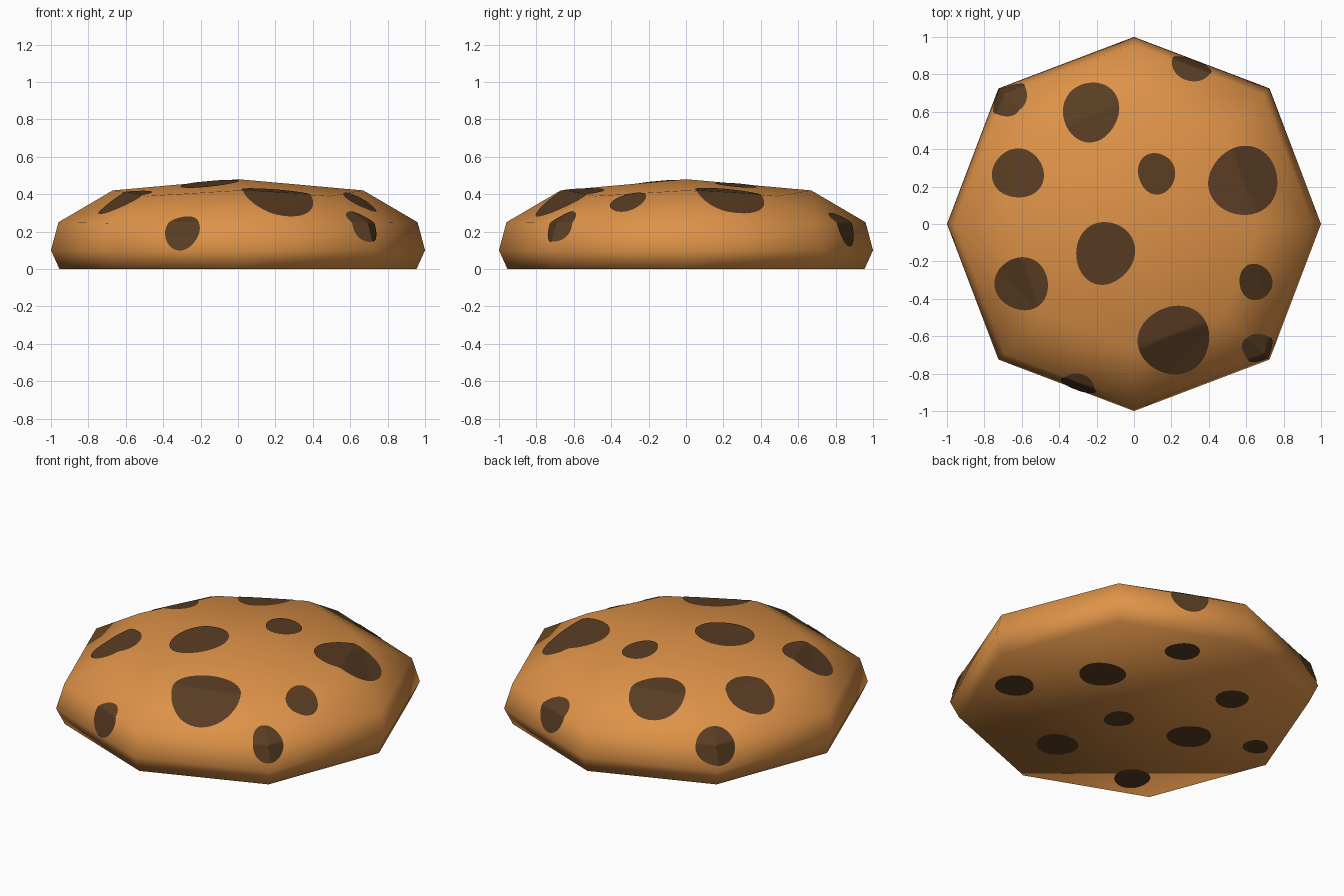
import bpy, bmesh, math
from mathutils import Vector
from mathutils.bvhtree import BVHTree

if "Cube" in bpy.data.objects:
    bpy.data.objects.remove(bpy.data.objects["Cube"])


def material(name, col):
    m = bpy.data.materials.new(name)
    m.diffuse_color = (*col, 1)
    m.use_nodes = True
    m.node_tree.nodes["Principled BSDF"].inputs["Base Color"].default_value = m.diffuse_color
    return m


DOUGH = material("golden dough", (0.73, 0.29, 0.065))
CHOC = material("dark chocolate", (0.10, 0.046, 0.017))


def finish(name, bm, mat):
    for f in bm.faces:
        f.smooth = True
    me = bpy.data.meshes.new(name)
    bm.to_mesh(me)
    me.materials.append(mat)
    ob = bpy.data.objects.new(name, me)
    bpy.context.collection.objects.link(ob)
    return ob


# Cookie body: eight-sided rings (axis radius, axis z, corner radius, corner z)
RINGS = [(0.955, 0.0, 0.975, 0.0), (1.0, 0.10, 1.025, 0.10),
         (0.96, 0.25, 0.98, 0.245), (0.67, 0.42, 0.69, 0.39)]
bm = bmesh.new()
rows = []
for ra, za, rc, zc in RINGS:
    row = []
    for i in range(8):
        r, z = (rc, zc) if i % 2 else (ra, za)
        a = i * math.pi / 4
        row.append(bm.verts.new((r * math.cos(a), r * math.sin(a), z)))
    rows.append(row)
for lo, hi in zip(rows, rows[1:]):
    for i in range(8):
        j = (i + 1) % 8
        bm.faces.new((lo[i], lo[j], hi[j], hi[i]))
apex = bm.verts.new((0, 0, 0.48))
for i in range(8):
    bm.faces.new((rows[-1][i], rows[-1][(i + 1) % 8], apex))
bm.faces.new(rows[0][::-1])
bmesh.ops.recalc_face_normals(bm, faces=bm.faces[:])
bm.normal_update()
finish("cookie_body", bm, DOUGH)
tree = BVHTree.FromBMesh(bm)


# Chocolate chip: thin round plate draped on the body along a direction
def chip(name, centre, direction, ru, rv, k, lift=0.004, rings=18, seg=48):
    d = Vector(direction).normalized()
    u = Vector((0, 0, 1)).cross(d)
    u = u.normalized() if u.length > 0.01 else Vector((1, 0, 0))
    v = d.cross(u)
    c = Vector(centre)
    out = bmesh.new()

    def drape(p):
        hit = tree.ray_cast(p + d * 2, -d)[0]
        return out.verts.new(hit + d * lift) if hit else None

    mid = drape(c)
    prev = None
    for n in range(1, rings + 1):
        row = []
        for s in range(seg):
            t = 2 * math.pi * s / seg
            w = n / rings * (1 + 0.03 * math.sin(2 * t + k) + 0.025 * math.sin(3 * t + 2 * k))
            row.append(drape(c + u * (ru * w * math.cos(t)) + v * (rv * w * math.sin(t))))
        for s in range(seg):
            e = (s + 1) % seg
            face = (mid, row[s], row[e]) if prev is None else (prev[s], row[s], row[e], prev[e])
            if all(face):
                out.faces.new(face)
        prev = row
    out.normal_update()
    finish(name, out, CHOC)


# Chips on the top: x, y, x radius, y radius
TOP = [(-0.23, 0.60, 0.15, 0.16), (-0.62, 0.27, 0.135, 0.135), (0.12, 0.27, 0.10, 0.11),
       (0.585, 0.23, 0.19, 0.18), (-0.155, -0.155, 0.155, 0.17), (-0.60, -0.32, 0.14, 0.145),
       (0.65, -0.31, 0.09, 0.095), (0.215, -0.62, 0.195, 0.18)]
for i, (x, y, rx, ry) in enumerate(TOP):
    chip(f"top_chip_{i + 1}", (x, y, 0.4), (0, 0, 1), rx, ry, i * 1.7)

# Chips on the rim: centre, facing direction, radii
RIM = [((0.31, 0.85, 0.225), (0.35, 0.92, 0.4), 0.11, 0.105),
       ((-0.68, 0.68, 0.225), (-1, 1, 0.5), 0.108, 0.11),
       ((0.67, -0.67, 0.23), (1, -1, 0.5), 0.088, 0.10),
       ((-0.30, -0.87, 0.20), (-0.33, -0.95, 0.3), 0.098, 0.10)]
for i, (c, d, ru, rv) in enumerate(RIM):
    chip(f"rim_chip_{i + 1}", c, d, ru, rv, i * 2.1)

# Chips underneath: x, y, radius
UNDER = [(0.21, 0.67, 0.095), (0.39, 0.19, 0.128), (0.68, -0.22, 0.11),
         (-0.34, 0.44, 0.095), (0.0, -0.13, 0.083), (-0.425, -0.03, 0.12),
         (0.08, -0.57, 0.115), (-0.78, 0.12, 0.072), (-0.48, -0.59, 0.10)]
for i, (x, y, r) in enumerate(UNDER):
    chip(f"under_chip_{i + 1}", (x, y, 0), (0, 0, -1), r, r, i * 1.3, lift=0.002, rings=3)
